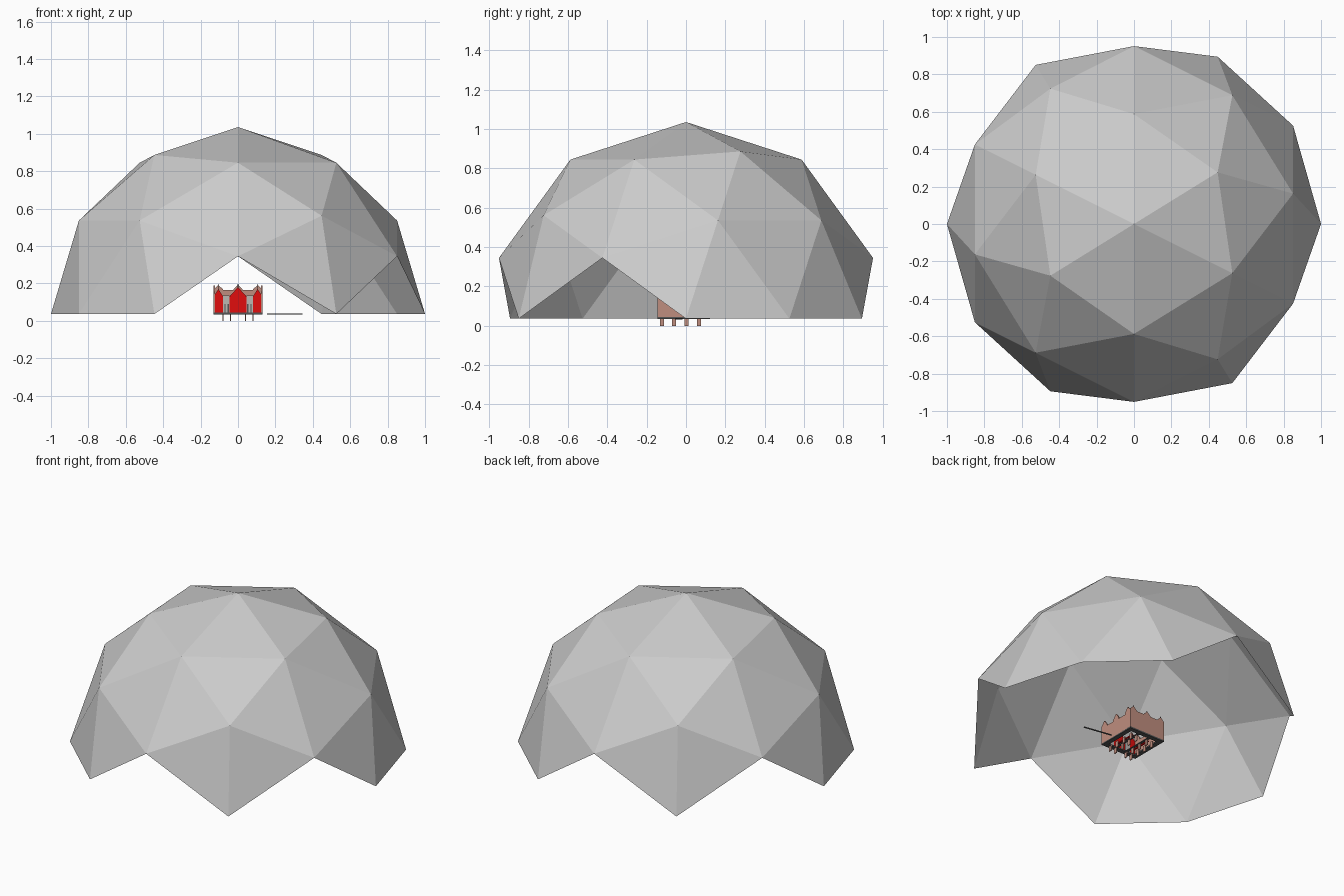
import bpy, bmesh, math
from mathutils import Matrix, Vector

if "Cube" in bpy.data.objects:
    bpy.data.objects.remove(bpy.data.objects["Cube"])


def mat(name, r, g, b):
    m = bpy.data.materials.new(name)
    m.diffuse_color = (r, g, b, 1)
    m.use_nodes = True
    m.node_tree.nodes["Principled BSDF"].inputs["Base Color"].default_value = m.diffuse_color
    return m


GREY = mat("dome grey", 0.6, 0.6, 0.6)
PINK = mat("dusty pink", 0.52, 0.27, 0.21)
RED = mat("bright red", 0.75, 0.004, 0.004)
DARK = mat("dark grey", 0.09, 0.09, 0.09)
PALE = mat("pale grey", 0.5, 0.48, 0.45)


def finish(name, bm, material):
    me = bpy.data.meshes.new(name)
    bm.to_mesh(me)
    bm.free()
    me.materials.append(material)
    ob = bpy.data.objects.new(name, me)
    bpy.context.collection.objects.link(ob)
    return ob


def box(name, x0, x1, y0, y1, z0, z1, material):
    bm = bmesh.new()
    size = Matrix.Diagonal((x1 - x0, y1 - y0, z1 - z0, 1))
    centre = Matrix.Translation(((x0 + x1) / 2, (y0 + y1) / 2, (z0 + z1) / 2))
    bmesh.ops.create_cube(bm, size=1, matrix=centre @ size)
    return finish(name, bm, material)


def panel(name, profile, place, push, material):
    """Flat outline (u, z) placed in space and pushed out to a thin wall."""
    bm = bmesh.new()
    face = bm.faces.new([bm.verts.new(place(u, z)) for u, z in profile])
    res = bmesh.ops.extrude_face_region(bm, geom=[face])
    moved = [g for g in res["geom"] if isinstance(g, bmesh.types.BMVert)]
    bmesh.ops.translate(bm, vec=Vector(push), verts=moved)
    bmesh.ops.recalc_face_normals(bm, faces=bm.faces)
    return finish(name, bm, material)


def gable(c, half, low, eave, peak):
    return [(c - half, low), (c + half, low), (c + half, eave), (c, peak), (c - half, eave)]


def gabled_wall(half, low, notch, eave, peak):
    """Wall outline with three gables and notches between them."""
    pts = [(-half, low), (half, low)]
    g = half * 0.19
    for c in (half - g, 0, g - half):
        pts += [(c + g, notch), (c + g, eave), (c, peak), (c - g, eave), (c - g, notch)]
    pts[2:3] = []
    pts[-1:] = []
    return pts


# Faceted dome: an icosphere on its side, with every face reaching below its middle removed
bm = bmesh.new()
bmesh.ops.create_icosphere(bm, subdivisions=2, radius=1)
for v in bm.verts:
    x, y, z = v.co
    v.co = (z, x, y)
low = [v for v in bm.verts if v.co.z < -0.01]
bmesh.ops.delete(bm, geom=low, context='VERTS')
bmesh.ops.translate(bm, vec=(0, 0, 0.036), verts=bm.verts)
finish("dome", bm, GREY)

# Footprint of the small building
X, Y0, Y1, Z = 0.13, -0.145, 0.122, 0.036
YC, YH = (Y0 + Y1) / 2, (Y1 - Y0) / 2

# Open floor frame
for s in (-1, 1):
    box("floor_side_beam", s * 0.115 - 0.015, s * 0.115 + 0.015, Y0, Y1, Z - 0.002, Z + 0.008, DARK)
    yc = YC + s * (YH - 0.015)
    box("floor_cross_beam", -0.1, 0.1, yc - 0.015, yc + 0.015, Z - 0.002, Z + 0.008, DARK)
for x in (-0.04, 0.04):
    box("floor_joist", x - 0.008, x + 0.008, Y0 + 0.03, Y1 - 0.03, Z, Z + 0.006, DARK)

# Side walls and back wall
side = gabled_wall(YH, Z + 0.006, 0.145, 0.155, 0.188)
for s in (-1, 1):
    panel("side_wall", side, lambda u, z: (s * X, YC + u, z), (-s * 0.008, 0, 0), PINK)
back = gabled_wall(X, Z + 0.006, 0.165, 0.168, 0.192)
panel("back_wall", back, lambda u, z: (u, Y1, z), (0, -0.008, 0), PINK)

# Red gabled front, with pale bays and slim pipes between
panel("front_centre_gable", gable(0, 0.045, Z, 0.13, 0.18), lambda u, z: (u, Y0, z), (0, 0.008, 0), RED)
for s in (-1, 1):
    panel("front_side_gable", gable(s * 0.105, 0.025, Z, 0.13, 0.17),
          lambda u, z: (u, Y0, z), (0, 0.008, 0), RED)
    box("front_bay", s * 0.0625 - 0.0175, s * 0.0625 + 0.0175, Y0 + 0.006, Y0 + 0.012, Z, 0.135, PALE)
    for x in (0.052, 0.07):
        box("front_pipe", s * x - 0.003, s * x + 0.003, Y0, Y0 + 0.006, Z, 0.09, DARK)

# Corner spikes
for x in (-0.105, 0, 0.105):
    for y in (Y0 + 0.004, Y1 - 0.004):
        box("spike", x - 0.002, x + 0.002, y - 0.002, y + 0.002, 0.16, 0.197, DARK)

# Rows of thin legs
for y in (-0.122, -0.06, 0.003, 0.067):
    for x in (-0.08, -0.04, 0.04, 0.08):
        box("leg", x - 0.003, x + 0.003, y - 0.01, y + 0.01, 0, Z + 0.004, PINK)
for x in (-0.06, 0.06):
    box("inner_red_strip", x - 0.005, x + 0.005, -0.09, 0.06, Z, Z + 0.006, RED)

# Thin rod lying beside the building
rod = box("rod", -0.095, 0.095, -0.003, 0.003, -0.003, 0.003, DARK)
rod.location = (0.25, -0.037, Z)
rod.rotation_euler = (0, 0, -0.17)
